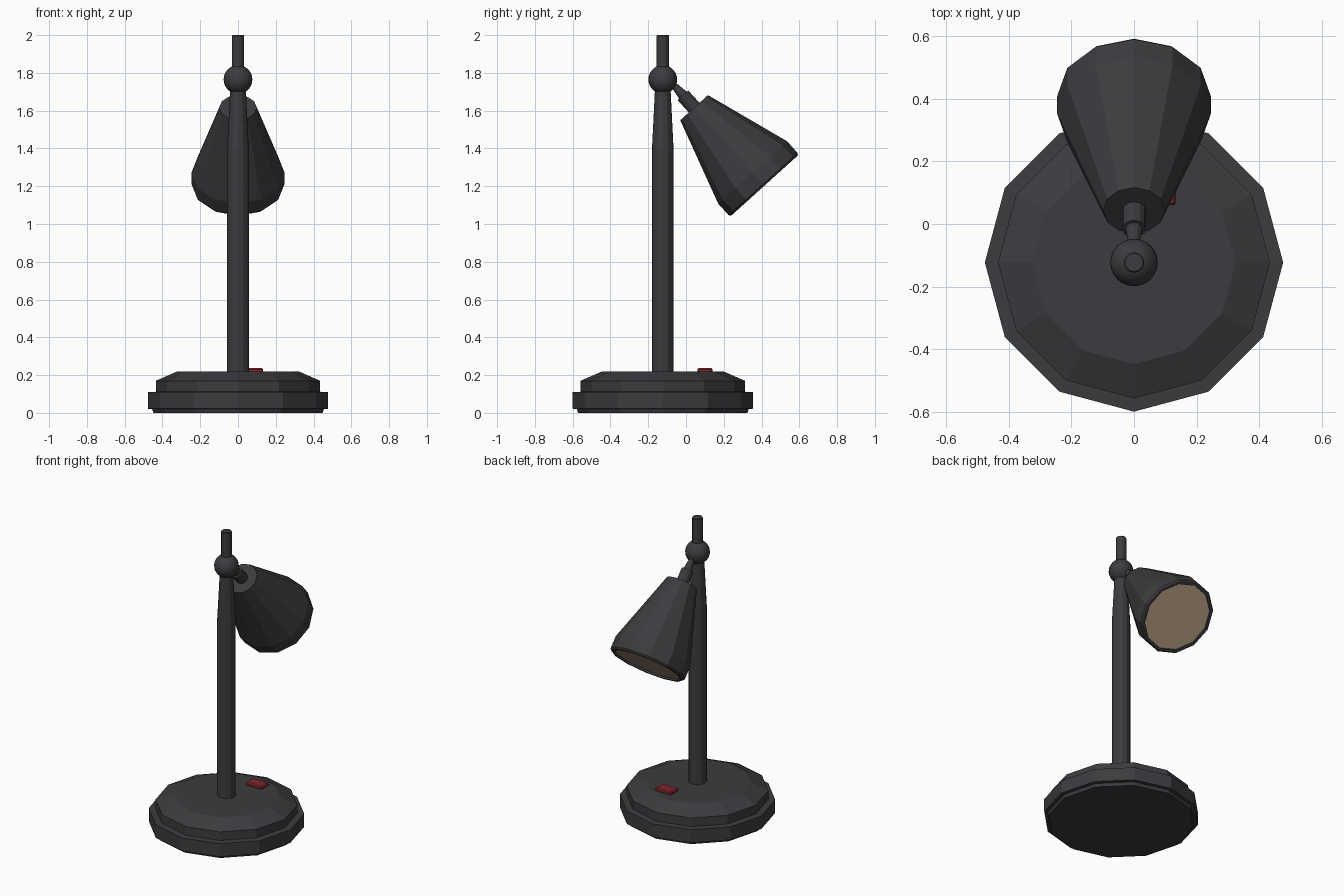
import bpy, bmesh, math
from mathutils import Vector, Matrix

if "Cube" in bpy.data.objects:
    bpy.data.objects.remove(bpy.data.objects["Cube"])

POLE_Y = -0.123


def material(name, rgb):
    m = bpy.data.materials.new(name)
    m.diffuse_color = (*rgb, 1)
    m.use_nodes = True
    m.node_tree.nodes["Principled BSDF"].inputs["Base Color"].default_value = m.diffuse_color
    return m


CHARCOAL = material("charcoal", (0.045, 0.044, 0.050))
RED = material("switch red", (0.22, 0.02, 0.025))
TAN = material("warm tan", (0.50, 0.37, 0.25))


def finish(bm, name, mat, smooth=None):
    bmesh.ops.recalc_face_normals(bm, faces=bm.faces)
    me = bpy.data.meshes.new(name)
    bm.to_mesh(me)
    bm.free()
    ob = bpy.data.objects.new(name, me)
    bpy.context.collection.objects.link(ob)
    me.materials.append(mat)
    if smooth:
        bpy.context.view_layer.objects.active = ob
        ob.select_set(True)
        bpy.ops.object.shade_smooth_by_angle(angle=math.radians(smooth))
        ob.select_set(False)
    return ob


def turned(name, profile, mat, sides=12, place=Matrix.Translation((0, POLE_Y, 0)), smooth=None):
    """Closed turned part from (radius, height) pairs along the local z axis."""
    bm = bmesh.new()
    rings = []
    for r, z in profile:
        rings.append([bm.verts.new(place @ Vector((r * math.cos(i * math.tau / sides),
                                                   r * math.sin(i * math.tau / sides), z)))
                      for i in range(sides)])
    for a, b in zip(rings, rings[1:]):
        for i in range(sides):
            j = (i + 1) % sides
            bm.faces.new((a[i], a[j], b[j], b[i]))
    bm.faces.new(rings[0])
    bm.faces.new(rings[-1])
    return finish(bm, name, mat, smooth)


# Stepped base with a chamfered top
turned("base", [(0.448, 0), (0.455, 0.02), (0.477, 0.022), (0.477, 0.11),
                (0.435, 0.112), (0.435, 0.17), (0.325, 0.218)], CHARCOAL)

# Upright pole with tapered top, and the short rod above the joint
turned("pole", [(0.057, 0.21), (0.057, 1.4), (0.042, 1.7), (0.042, 1.74)], CHARCOAL)
turned("top_rod", [(0.033, 1.8), (0.033, 1.995), (0.029, 2.0)], CHARCOAL)

# Ball joint
bm = bmesh.new()
bmesh.ops.create_uvsphere(bm, u_segments=24, v_segments=14, radius=0.076,
                          matrix=Matrix.Translation((0, POLE_Y, 1.765)))
finish(bm, "ball_joint", CHARCOAL, smooth=40)

# Tilted head: local z runs along the lamp axis, from the shade's narrow end to its mouth
axis = Vector((0, 0.67, -0.742)).normalized()
side = Vector((1, 0, 0))
head = Matrix.Translation((0, 0.043, 1.616)) @ Matrix((side, axis.cross(side), axis)).transposed().to_4x4()

turned("shade", [(0.099, 0), (0.246, 0.462), (0.246, 0.545), (0.238, 0.556),
                 (0.222, 0.556), (0.222, 0.535)], CHARCOAL, place=head)
turned("light_panel", [(0.221, 0.535), (0.221, 0.545)], TAN, place=head)
turned("shade_socket", [(0.038, -0.088), (0.038, 0.02)], CHARCOAL, place=head)
turned("neck", [(0.014, -0.18), (0.028, -0.085)], CHARCOAL, place=head)

# Rocker switch with softened edges
bm = bmesh.new()
bmesh.ops.create_cube(bm, size=1, matrix=Matrix.Translation((0.073, 0.1, 0.225))
                      @ Matrix.Diagonal((0.12, 0.08, 0.026, 1)))
bmesh.ops.bevel(bm, geom=bm.edges[:], offset=0.007, segments=1, affect='EDGES')
finish(bm, "switch", RED)
